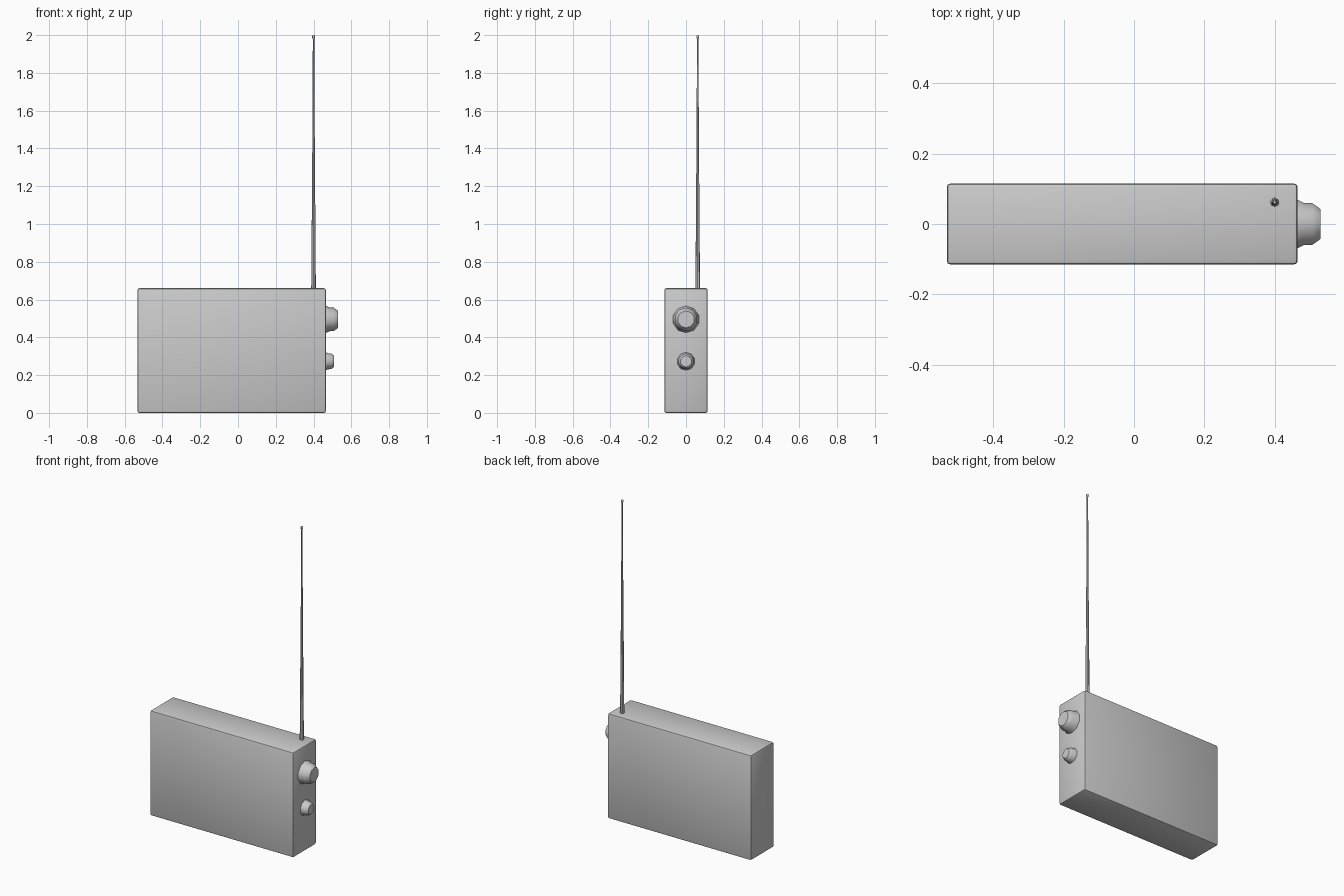
import bpy, bmesh, math
from mathutils import Matrix

if "Cube" in bpy.data.objects:
    bpy.data.objects.remove(bpy.data.objects["Cube"])


def finish(bm, name, angle=40):
    bmesh.ops.recalc_face_normals(bm, faces=bm.faces)
    mesh = bpy.data.meshes.new(name)
    bm.to_mesh(mesh)
    bm.free()
    ob = bpy.data.objects.new(name, mesh)
    bpy.context.collection.objects.link(ob)
    bpy.ops.object.select_all(action='DESELECT')
    ob.select_set(True)
    bpy.context.view_layer.objects.active = ob
    bpy.ops.object.shade_smooth_by_angle(angle=math.radians(angle))
    return ob


def turned(name, profile, sides, matrix):
    """Capped solid of revolution about local z from (radius, height) points."""
    bm = bmesh.new()
    rings = [[bm.verts.new((r * math.cos(2 * math.pi * i / sides),
                            r * math.sin(2 * math.pi * i / sides), h))
              for i in range(sides)] for r, h in profile]
    for a, b in zip(rings, rings[1:]):
        for i in range(sides):
            j = (i + 1) % sides
            bm.faces.new((a[i], a[j], b[j], b[i]))
    bm.faces.new(rings[0])
    bm.faces.new(rings[-1])
    bm.transform(matrix)
    return finish(bm, name)


# Case with softly rounded edges
X0, X1, DEPTH, HEIGHT = -0.532, 0.465, 0.23, 0.66
bm = bmesh.new()
bmesh.ops.create_cube(bm, size=1)
bmesh.ops.scale(bm, vec=(X1 - X0, DEPTH, HEIGHT), verts=bm.verts)
bmesh.ops.translate(bm, vec=((X0 + X1) / 2, 0, HEIGHT / 2), verts=bm.verts)
bmesh.ops.bevel(bm, geom=bm.edges[:], offset=0.01, segments=2,
                profile=0.5, affect='EDGES')
finish(bm, "radio_case")

# Dials on the right side: flared foot, grip, chamfered cap
dial_profile = [(0.071, -0.005), (0.071, 0.002), (0.063, 0.018),
                (0.062, 0.042), (0.045, 0.065)]
for name, z, s in (("tuning_dial", 0.495, 1.0), ("volume_dial", 0.273, 0.67)):
    place = (Matrix.Translation((X1, 0, z)) @ Matrix.Rotation(math.pi / 2, 4, 'Y')
             @ Matrix.Scale(s, 4))
    turned(name, dial_profile, 10, place)

# Tapered aerial with a small tip bead
aerial_profile = [(0.013, 0.65), (0.012, 0.68), (0.009, 1.1), (0.006, 1.5),
                  (0.004, 1.98), (0.007, 1.985), (0.007, 1.996), (0.004, 2.0)]
turned("aerial", aerial_profile, 8, Matrix.Translation((0.4, 0.062, 0)))
